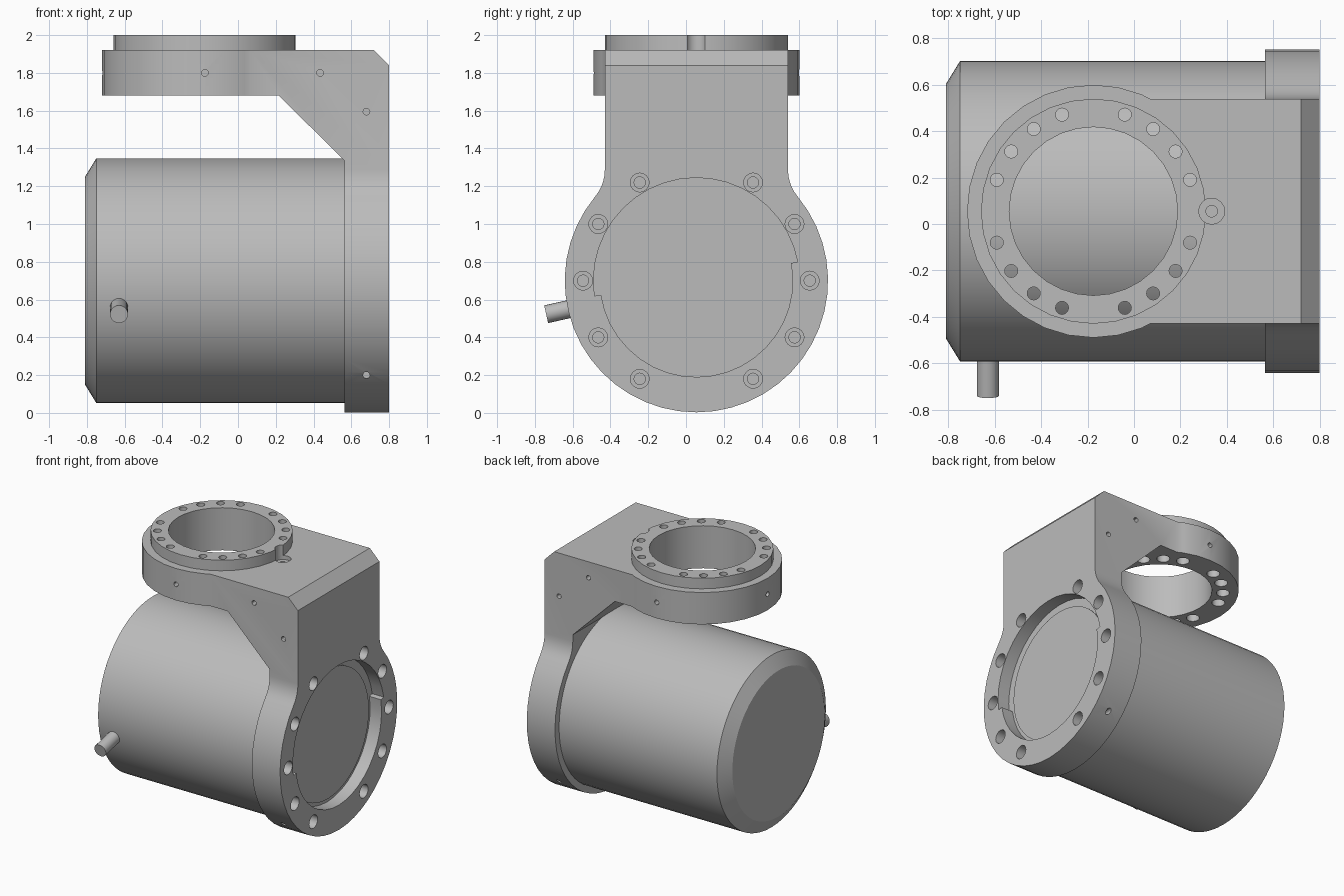
import bpy, bmesh
from math import cos, sin, pi, radians, atan2, sqrt
from mathutils import Vector

if "Cube" in bpy.data.objects:
    bpy.data.objects.remove(bpy.data.objects["Cube"])

grey = bpy.data.materials.new("machined_grey")
grey.use_nodes = True
grey.diffuse_color = (0.5, 0.5, 0.5, 1)
grey.node_tree.nodes["Principled BSDF"].inputs["Base Color"].default_value = (0.5, 0.5, 0.5, 1)

CY, CZ = 0.055, 0.70       # axis of the motor body
RX = -0.175                # axis of the top ring
TOP, UNDER = 1.92, 1.68    # arm faces
FACE, BACK = 0.80, 0.565   # flange faces


def arc(a, b, r, start, end, n):
    """Points on an arc, angles in degrees."""
    angles = [radians(start + (end - start) * i / n) for i in range(n + 1)]
    return [(a + r * cos(t), b + r * sin(t)) for t in angles]


def circle(a, b, r, n=32):
    return arc(a, b, r, 0, 360, n)[:-1]


def loft(name, sections, axis):
    """Solid through (position, outline) sections along an axis."""
    place = {"x": lambda p, t: (t, p[0], p[1]),
             "y": lambda p, t: (p[0], t, p[1]),
             "z": lambda p, t: (p[0], p[1], t)}[axis]
    bm = bmesh.new()
    rows = [[bm.verts.new(place(p, t)) for p in pts] for t, pts in sections]
    bm.faces.new(rows[0])
    bm.faces.new(rows[-1])
    for low, high in zip(rows, rows[1:]):
        for i in range(len(low)):
            j = (i + 1) % len(low)
            bm.faces.new((low[i], low[j], high[j], high[i]))
    bmesh.ops.recalc_face_normals(bm, faces=bm.faces)
    mesh = bpy.data.meshes.new(name)
    bm.to_mesh(mesh)
    bm.free()
    mesh.materials.append(grey)
    obj = bpy.data.objects.new(name, mesh)
    bpy.context.collection.objects.link(obj)
    return obj


def prism(name, pts, axis, lo, hi):
    return loft(name, [(lo, pts), (hi, pts)], axis)


def combine(obj, tool, operation="DIFFERENCE"):
    mod = obj.modifiers.new("boolean", "BOOLEAN")
    mod.operation, mod.object, mod.solver = operation, tool, "EXACT"
    bpy.context.view_layer.objects.active = obj
    bpy.ops.object.modifier_apply(modifier=mod.name)
    bpy.data.objects.remove(tool)


def drill(obj, a, b, r, axis, lo, hi, n=16):
    combine(obj, prism("drill", circle(a, b, r, n), axis, lo, hi))


def smooth(obj):
    bpy.ops.object.select_all(action="DESELECT")
    obj.select_set(True)
    bpy.context.view_layer.objects.active = obj
    bpy.ops.object.shade_smooth_by_angle(angle=radians(30))


# Bracket: side outline crossed with the filleted flange outline
side = [(RX, TOP), (RX, UNDER), (0.215, UNDER), (BACK, 1.335), (BACK, -0.1),
        (FACE, -0.1), (FACE, 1.84), (0.72, TOP)]
R, HALF, FIL = 0.697, 0.485, 0.22
rise = sqrt((R + FIL) ** 2 - (HALF + FIL) ** 2)
turn = atan2(rise, HALF + FIL) * 180 / pi
outline = arc(CY, CZ, R, -180 - turn, turn, 34)
outline += arc(CY + HALF + FIL, CZ + rise, FIL, 180 + turn, 180, 5)[1:]
outline += [(CY + HALF, 2.1), (CY - HALF, 2.1)]
outline += arc(CY - HALF - FIL, CZ + rise, FIL, 0, -turn, 5)[:-1]

bracket = prism("bracket", side, "y", -0.9, 0.9)
combine(bracket, prism("flange_outline", outline, "x", -1, 1), "INTERSECT")
combine(bracket, prism("ring_base", circle(RX, CY, 0.545), "z", UNDER, TOP), "UNION")

# Small pin holes in the sides of the arm, flange and ring
for s in (-1, 1):
    for x, z, reach in ((RX, 1.8, 0.545), (0.435, 1.8, HALF), (0.68, 1.595, HALF), (0.68, 0.2, HALF)):
        y = CY + s * reach
        drill(bracket, x, z, 0.018, "y", y - 0.05, y + 0.05, 12)
drill(bracket, CY, 1.8, 0.018, "x", RX - 0.6, RX - 0.5, 12)

# Stepped recess in the flange
recess = arc(CY, CZ, 0.545, 10.5, 188.5, 20) + arc(CY, CZ, 0.51, 188.5, 370.5, 20)
combine(bracket, prism("recess", recess, "x", 0.705, 0.9))

# Counterbored flange bolts
for k in range(12):
    if k % 6 != 3:
        t = radians(30 * k)
        y, z = CY + 0.60 * cos(t), CZ + 0.60 * sin(t)
        drill(bracket, y, z, 0.05, "x", 0.67, 0.9)
        drill(bracket, y, z, 0.03, "x", 0.5, 0.9)

# Raised mounting ring on the arm, with bore and bolt holes through both
mount = prism("mounting_ring", circle(RX, CY, 0.485), "z", TOP, 2.0)
for part in (bracket, mount):
    drill(part, RX, CY, 0.363, "z", 1.6, 2.1, 32)
    for k in range(20):
        if k % 5:
            t = radians(18 * k)
            x, y = RX + 0.438 * cos(t), CY + 0.438 * sin(t)
            drill(part, x, y, 0.028, "z", 1.6, 2.1)
            if part is bracket:
                drill(part, x, y, 0.045, "z", 1.6, 1.80)
    # Locating screw seat beside the ring
    drill(part, 0.335, CY, 0.056, "z", 1.89, 2.1)
drill(bracket, 0.335, CY, 0.025, "z", 1.80, 2.1)

# Motor body with chamfered end, and its end cap inside the recess
body = loft("motor_body", [(-0.81, circle(CY, CZ, 0.55, 64)),
                           (-0.75, circle(CY, CZ, 0.648, 64)),
                           (BACK, circle(CY, CZ, 0.648, 64))], "x")
cap = prism("end_cap", circle(CY, CZ, 0.485, 48), "x", 0.69, 0.712)

# Cable stub pointing outwards from the body
stub = prism("cable_stub", circle(0, 0, 0.048, 20), "z", 0.6, 0.815)
out = Vector((0, -0.797, -0.178)).normalized()
stub.rotation_euler = out.to_track_quat("Z", "Y").to_euler()
stub.location = (-0.63, CY, CZ)

for part in (bracket, mount, body, cap, stub):
    smooth(part)
